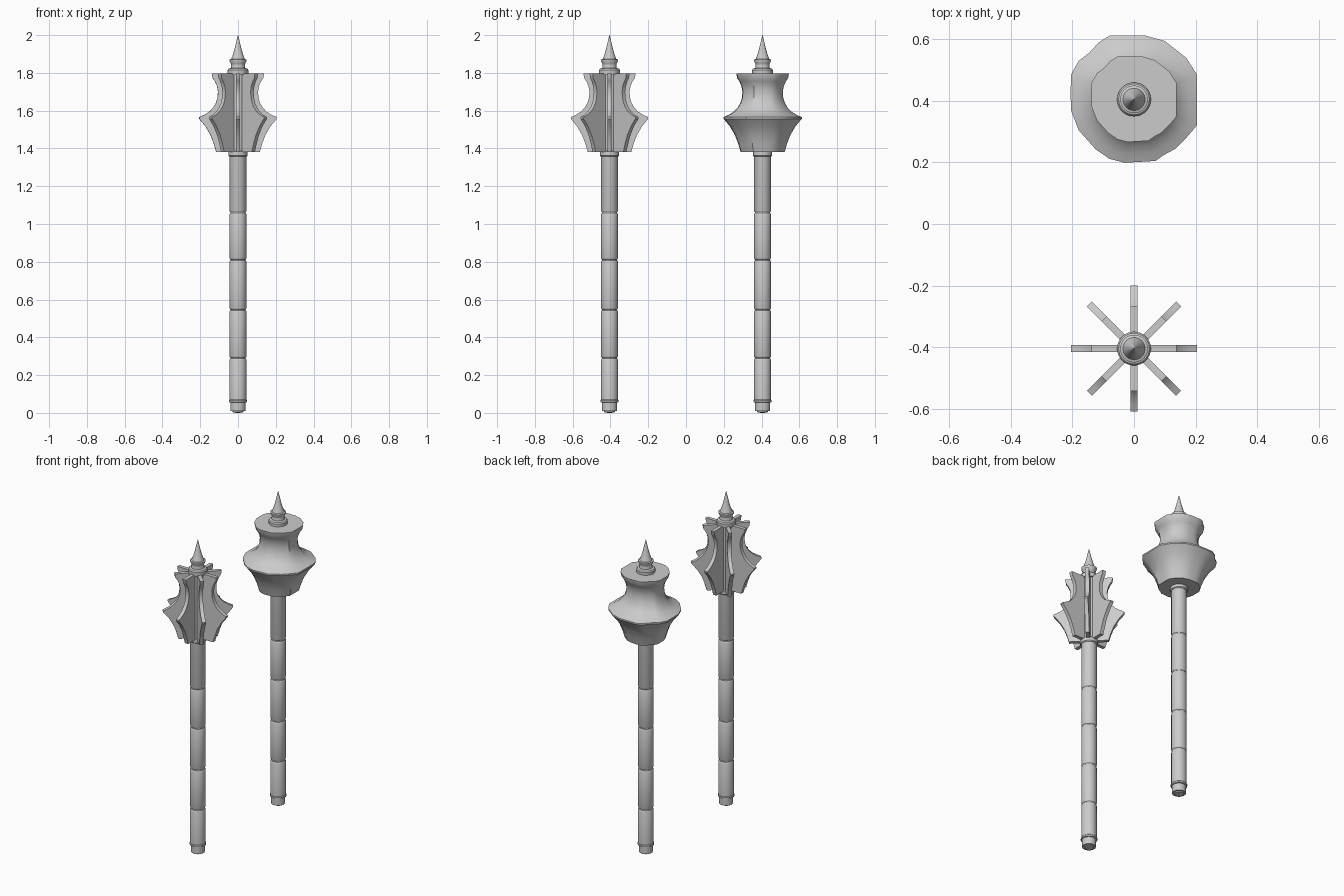
import bpy, bmesh, math
from mathutils import Matrix, Vector

if "Cube" in bpy.data.objects:
    bpy.data.objects.remove(bpy.data.objects["Cube"])

def finish(name, bm, y, angle=30):
    bmesh.ops.recalc_face_normals(bm, faces=bm.faces[:])
    me = bpy.data.meshes.new(name)
    bm.to_mesh(me)
    bm.free()
    ob = bpy.data.objects.new(name, me)
    bpy.context.collection.objects.link(ob)
    ob.location.y = y
    bpy.ops.object.select_all(action='DESELECT')
    ob.select_set(True)
    bpy.context.view_layer.objects.active = ob
    bpy.ops.object.shade_smooth_by_angle(angle=math.radians(angle))
    return ob

def loft(bm, rings):
    loops = [[bm.verts.new(p) for p in r] for r in rings]
    n = len(loops[0])
    for a, b in zip(loops, loops[1:]):
        for i in range(n):
            j = (i + 1) % n
            bm.faces.new((a[i], a[j], b[j], b[i]))
    bm.faces.new(loops[0][::-1])
    bm.faces.new(loops[-1])

def lathe(name, profile, y, n=32):
    bm = bmesh.new()
    loft(bm, [[(r * math.cos(2 * math.pi * i / n), r * math.sin(2 * math.pi * i / n), z)
               for i in range(n)] for r, z in profile])
    return finish(name, bm, y)

# Head side profile (radius, height), shared by both maces
HEAD = [(.115, 1.38), (.128, 1.425), (.145, 1.47), (.172, 1.517), (.205, 1.557), (.205, 1.566),
        (.178, 1.578), (.152, 1.594), (.132, 1.615), (.117, 1.64), (.108, 1.67),
        (.106, 1.70), (.111, 1.73), (.122, 1.755), (.134, 1.773), (.138, 1.797)]

# Lumpy plan outline of the solid head
PLAN = [(.205, 0), (.205, .08), (.17, .135), (.10, .19), (.035, .208), (-.03, .208), (-.08, .207),
        (-.115, .185), (-.145, .152), (-.18, .125), (-.205, .08), (-.206, .02), (-.205, -.035),
        (-.18, -.10), (-.125, -.162), (-.08, -.193), (-.03, -.206), (.07, -.20),
        (.095, -.182), (.135, -.16), (.17, -.125), (.204, -.085)]

def handle(prefix, y):
    # Grooved shaft running up through the head
    prof = [(.040, .01), (.041, .055), (.048, .057), (.048, .066), (.045, .07)]
    for z in (.29, .545, .81, 1.06):
        prof += [(.045, z - .01), (.043, z - .005), (.041, z - .003),
                 (.041, z + .003), (.043, z + .005), (.045, z + .01)]
    prof += [(.045, 1.81)]
    lathe(prefix + "_shaft", prof, y)
    lathe(prefix + "_butt_cap", [(.03, .012), (.028, .004), (.01, 0)], y)
    # Collar under the head
    lathe(prefix + "_lower_collar", [(.046, 1.358), (.051, 1.363), (.051, 1.385), (.046, 1.39)], y)
    # Stepped finial and spike
    lathe(prefix + "_spike", [(.054, 1.79), (.055, 1.815), (.05, 1.822), (.038, 1.826), (.036, 1.845),
                              (.045, 1.863), (.045, 1.87), (.036, 1.873), (.026, 1.90),
                              (.016, 1.935), (.008, 1.97), (.0006, 2.0)], y)

def flanges(y, count=8, t=.0115):
    bm = bmesh.new()
    outline = [(.02, 1.38)] + HEAD + [(.02, 1.797)]
    for k in range(count):
        rot = Matrix.Rotation(2 * math.pi * k / count, 3, 'Z')
        loft(bm, [[rot @ Vector((r, s, z)) for r, z in outline] for s in (-t, t)])
    finish("head_flanges", bm, y)

def solid_head(y):
    bm = bmesh.new()
    loft(bm, [[(px * r / .205, py * r / .205, z) for px, py in PLAN] for r, z in HEAD])
    finish("solid_head", bm, y, 35)

handle("flanged_mace", -.405)
flanges(-.405)
handle("solid_mace", .405)
solid_head(.405)
